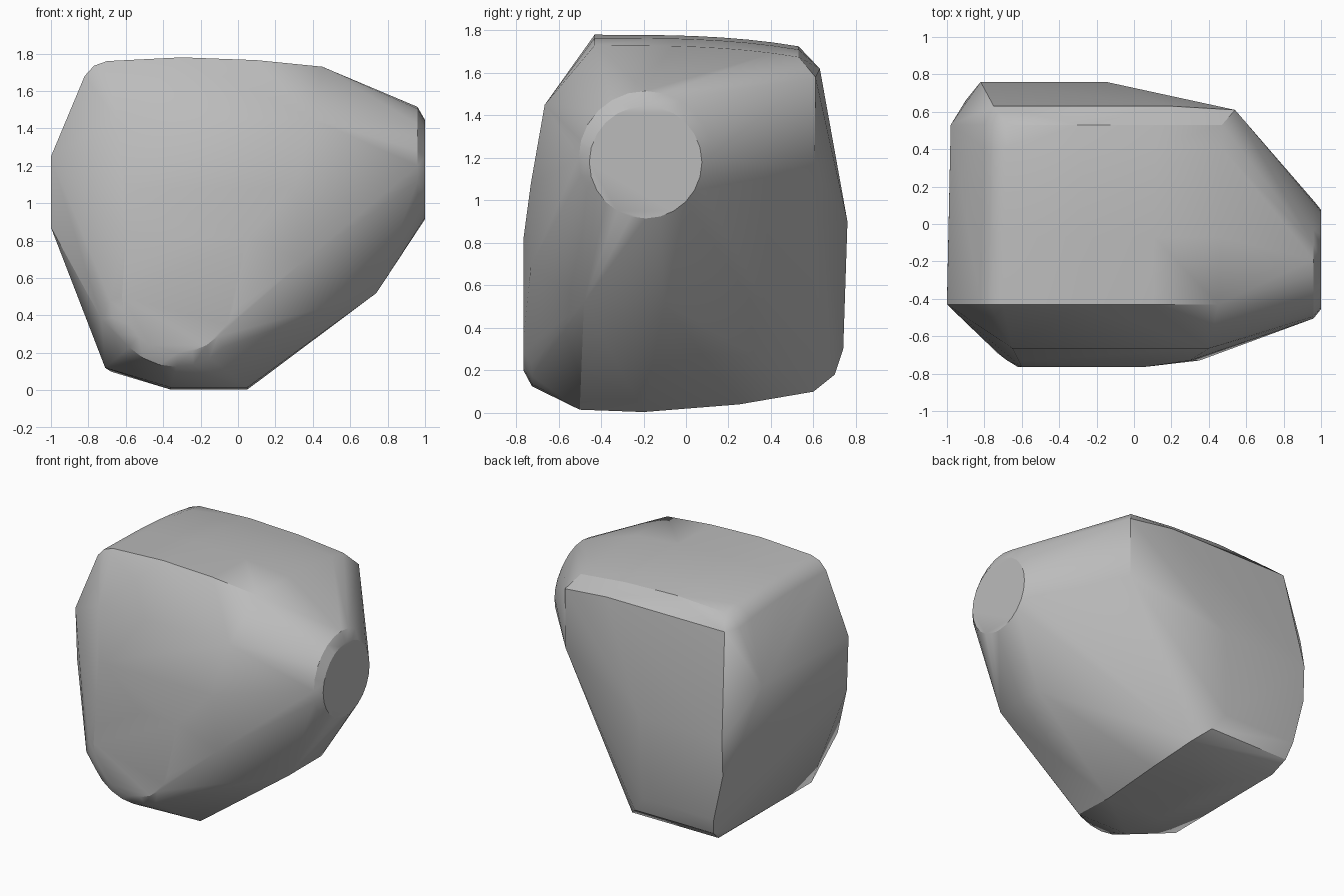
import bpy
import bmesh
import math

default_cube = bpy.data.objects.get("Cube")
if default_cube:
    bpy.data.objects.remove(default_cube, do_unlink=True)

SIDES = 24
points = []


def ring(axis, offset, centre, radius):
    """Add a circle of points facing along the x or y axis."""
    for step in range(SIDES):
        angle = math.tau * step / SIDES
        across = centre[0] + radius * math.cos(angle)
        height = centre[1] + radius * math.sin(angle)
        if axis == "x":
            points.append((offset, across, height))
        else:
            points.append((across, offset, height))


def bar(left, right, y, z):
    """Add both ends of a straight crosswise edge."""
    points.append((left, y, z))
    points.append((right, y, z))


# Round left boss: a flat disc with a chamfered rim
ring("x", offset=1, centre=(-.19, 1.18), radius=.265)
ring("x", offset=.96, centre=(-.19, 1.2), radius=.315)

# Round lower front boss
ring("y", offset=-.765, centre=(-.32, .5), radius=.3)
ring("y", offset=-.725, centre=(-.33, .48), radius=.355)

# Rounded top shell, swept from front to back with a falling crown
shell_profile = [(-1, 1.25), (-.82, 1.68), (-.77, 1.735), (-.7, 1.76),
                 (-.3, 1.78), (.1, 1.765), (.45, 1.73)]
shell_front, shell_back, shell_steps = -.43, .53, 8
for step in range(shell_steps + 1):
    t = step / shell_steps
    y = shell_front + t * (shell_back - shell_front)
    for x, z in shell_profile:
        is_top = z > 1.5
        points.append((x + .02 * t, y, z - (.055 * t ** 3 if is_top else 0)))

# Bowed front panel
bar(-.6, .05, y=-.765, z=.82)
bar(-.6, .3, y=-.73, z=1.08)
bar(-.65, .4, y=-.665, z=1.45)

# Chamfer behind the top, and the upright back corner
bar(-.75, .2, y=.63, z=1.62)
bar(.54, .54, y=.61, z=1.58)
bar(.54, .54, y=.605, z=1.15)

# Back panel, rounding under into the base
bar(-.82, -.15, y=.76, z=.9)
bar(-.82, -.2, y=.75, z=.64)
bar(-.74, -.17, y=.74, z=.3)
bar(-.71, -.08, y=.7, z=.18)
bar(-.68, .01, y=.6, z=.1)

# Narrow curved base
bar(-.36, .05, y=.25, z=.04)
bar(-.36, .05, y=-.2, z=.004)
bar(-.36, .05, y=-.5, z=.015)

# Single corners: right flank, then left flank
points += [(-1, -.41, .87), (-.9, .66, .87), (-.71, -.42, .12),
           (-.7, .45, .12), (-.73, -.69, .38)]
points += [(.74, -.48, .52), (.74, -.1, .52), (.35, -.73, .69)]

# Wrap all guide points in one convex skin
bm = bmesh.new()
for point in points:
    bm.verts.new(point)
hull = bmesh.ops.convex_hull(bm, input=bm.verts[:], use_existing_faces=False)
spare = {v for v in hull["geom_interior"] + hull["geom_unused"]
         if isinstance(v, bmesh.types.BMVert)}
bmesh.ops.delete(bm, geom=list(spare), context="VERTS")
bmesh.ops.dissolve_limit(bm, angle_limit=math.radians(1),
                         verts=bm.verts[:], edges=bm.edges[:])
bmesh.ops.recalc_face_normals(bm, faces=bm.faces[:])
mesh = bpy.data.meshes.new("faceted_body")
bm.to_mesh(mesh)
bm.free()
body = bpy.data.objects.new("faceted_body", mesh)
bpy.context.collection.objects.link(body)

# Plain grey finish
grey = bpy.data.materials.new("plain_grey")
grey.use_nodes = True
colour = (.5, .5, .5, 1)
grey.diffuse_color = colour
grey.node_tree.nodes["Principled BSDF"].inputs["Base Color"].default_value = colour
mesh.materials.append(grey)

# Smooth the gentle bends and keep the hard creases
bpy.ops.object.select_all(action="DESELECT")
body.select_set(True)
bpy.context.view_layer.objects.active = body
bpy.ops.object.shade_smooth_by_angle(angle=math.radians(30))
